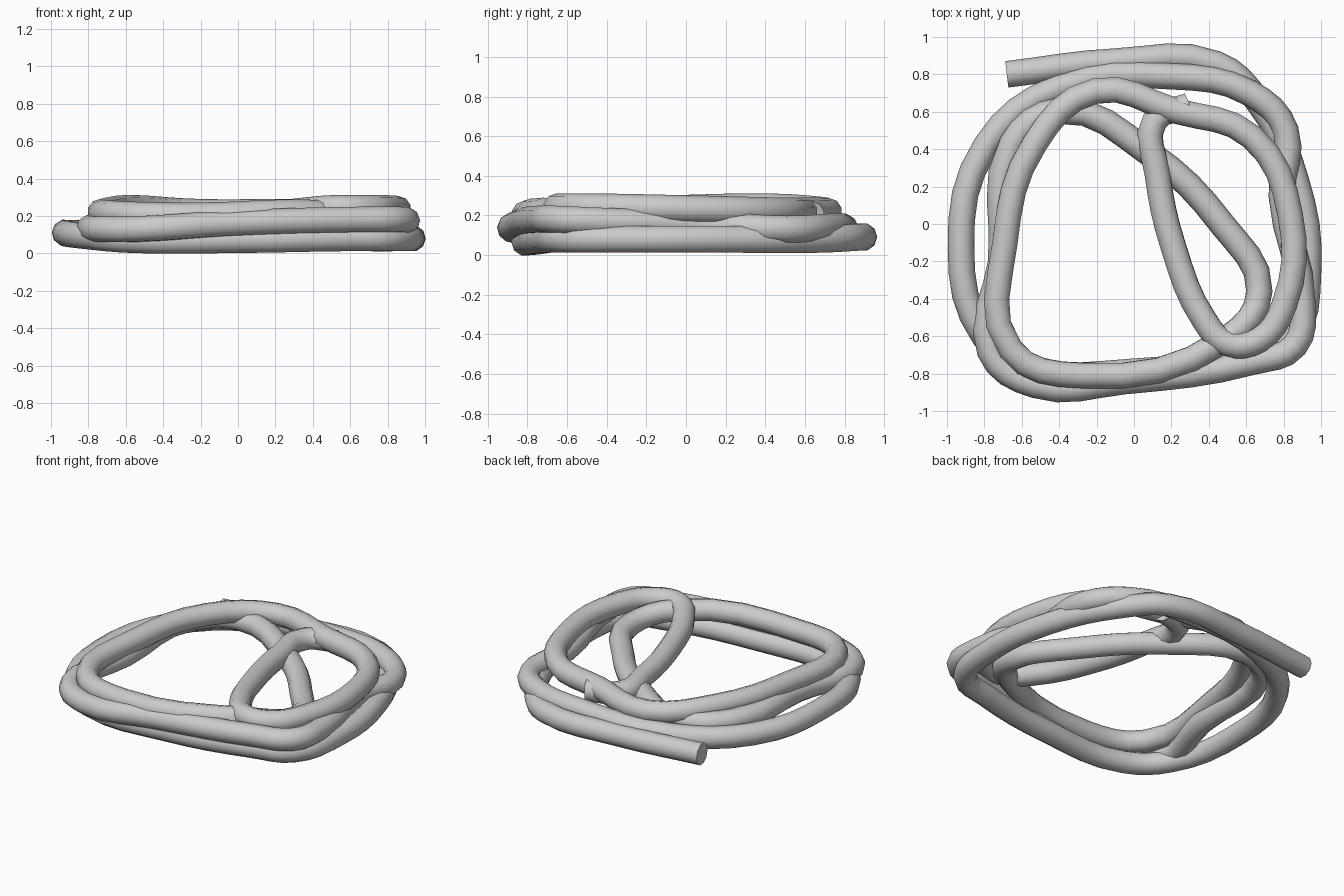
import bpy

# Centre line of the coiled rope, from the loose outer end to the tucked inner tip
path = [
    # bottom turn
    (-.68, .80, .09), (-.1, .868, .09), (.44, .855, .09), (.66, .66, .08), (.86, .25, .08),
    (.93, -.27, .08), (.84, -.61, .08), (.6, -.70, .08), (0, -.79, .07), (-.56, -.77, .07),
    (-.80, -.60, .09),
    # second turn
    (-.925, -.13, .11), (-.79, .42, .11), (-.4, .73, .12), (.2, .79, .14), (.62, .70, .14),
    (.81, .50, .13), (.79, .15, .15), (.90, -.42, .17), (.86, -.65, .18), (.64, -.735, .18),
    (-.05, -.84, .16), (-.53, -.86, .13), (-.77, -.68, .13),
    # inner diagonal
    (-.71, -.2, .15), (-.65, .43, .17), (-.4, .605, .17), (.08, .38, .16), (.47, 0, .15),
    (.67, -.36, .16), (.5, -.61, .21),
    # top turn
    (-.28, -.81, .2), (-.66, -.67, .21), (-.69, -.1, .23), (-.53, .43, .24),
    (-.21, .71, .22), (.22, .605, .22), (.63, .465, .22), (.835, .05, .23), (.80, -.44, .24),
    (.67, -.62, .24), (.50, -.64, .24),
    # inner return and tucked tip
    (.38, -.52, .23), (.21, -.12, .21), (.125, .27, .2), (.11, .55, .2), (.30, .635, .2),
]

curve = bpy.data.curves.new("rope_coil", 'CURVE')
curve.dimensions = '3D'
curve.resolution_u = 4
curve.bevel_depth = 0.071
curve.bevel_resolution = 3
curve.use_fill_caps = True
spline = curve.splines.new('BEZIER')
spline.bezier_points.add(len(path) - 1)
for p, co in zip(spline.bezier_points, path):
    p.co = co
    p.handle_left_type = p.handle_right_type = 'AUTO'
rope = bpy.data.objects.new("rope_coil", curve)
bpy.context.collection.objects.link(rope)

# Turn the rope into a smooth-shaded mesh with crisp ends
bpy.context.view_layer.objects.active = rope
rope.select_set(True)
bpy.context.view_layer.update()
bpy.ops.object.convert(target='MESH')
bpy.ops.object.shade_smooth_by_angle(angle=0.9)
